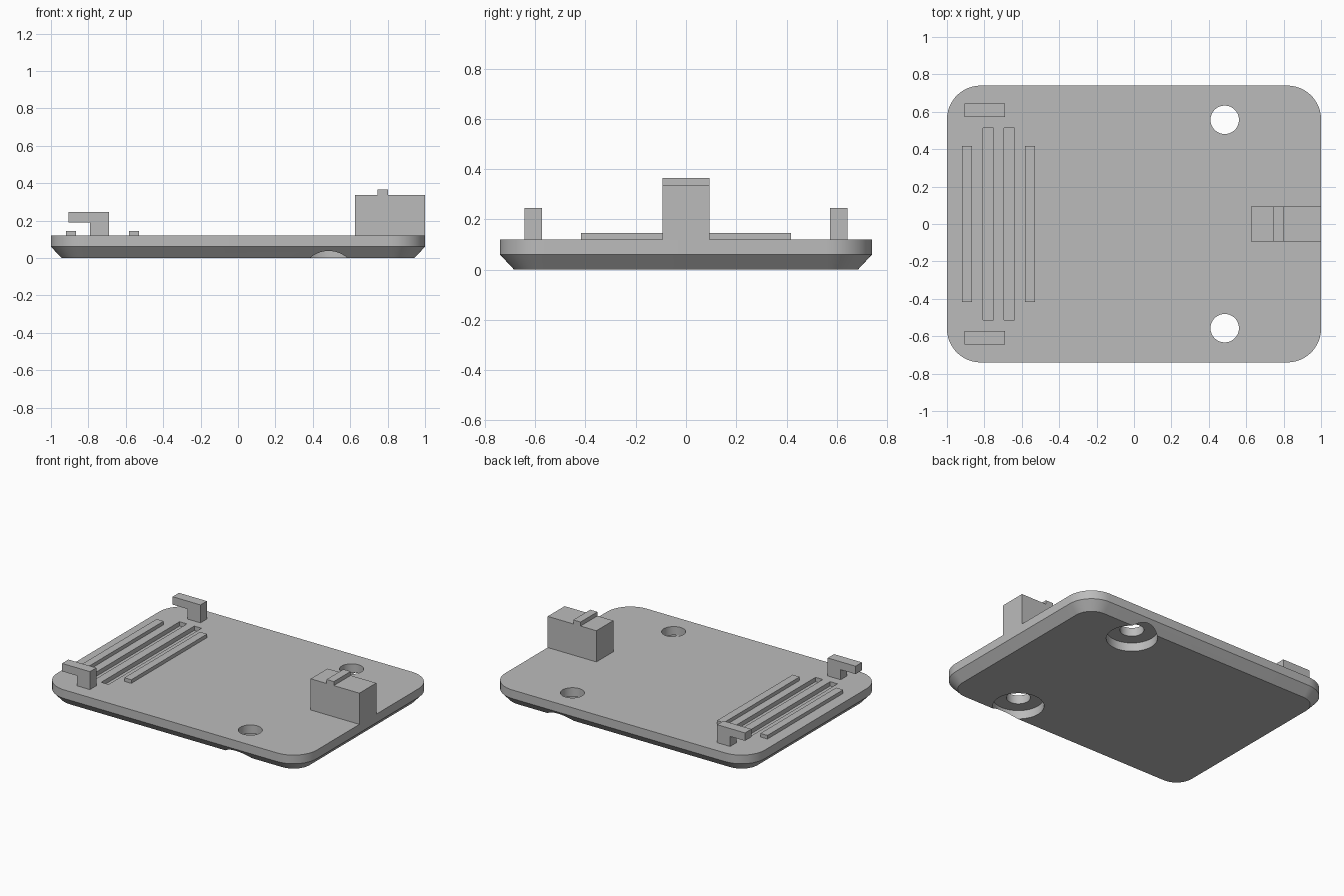
import bpy
import bmesh
import math

cube = bpy.data.objects.get("Cube")
if cube:
    bpy.data.objects.remove(cube, do_unlink=True)

TOP = 0.12  # upper surface of the plate

grey = bpy.data.materials.new("plain grey")
grey.use_nodes = True
color = (0.5, 0.5, 0.5, 1)
grey.diffuse_color = color
grey.node_tree.nodes["Principled BSDF"].inputs["Base Color"].default_value = color


def make(name, bm):
    bmesh.ops.recalc_face_normals(bm, faces=bm.faces)
    mesh = bpy.data.meshes.new(name)
    bm.to_mesh(mesh)
    bm.free()
    mesh.materials.append(grey)
    obj = bpy.data.objects.new(name, mesh)
    bpy.context.collection.objects.link(obj)
    return obj


def box(name, x0, x1, y0, y1, z0, z1):
    bm = bmesh.new()
    bmesh.ops.create_cube(bm, size=1)
    for v in bm.verts:
        v.co = ((x0 + x1) / 2 + v.co.x * (x1 - x0),
                (y0 + y1) / 2 + v.co.y * (y1 - y0),
                (z0 + z1) / 2 + v.co.z * (z1 - z0))
    return make(name, bm)


def cylinder(name, x, y, radius, z0, z1):
    bm = bmesh.new()
    bmesh.ops.create_cone(bm, cap_ends=True, segments=64, radius1=radius,
                          radius2=radius, depth=z1 - z0)
    bmesh.ops.translate(bm, verts=bm.verts, vec=(x, y, (z0 + z1) / 2))
    return make(name, bm)


def prism(name, profile, y0, y1):
    """Extrude an x-z profile along y."""
    bm = bmesh.new()
    face = bm.faces.new([bm.verts.new((x, y0, z)) for x, z in profile])
    new = bmesh.ops.extrude_face_region(bm, geom=[face])["geom"]
    verts = [v for v in new if isinstance(v, bmesh.types.BMVert)]
    bmesh.ops.translate(bm, verts=verts, vec=(0, y1 - y0, 0))
    return make(name, bm)


def rounded_ring(bm, inset, z, radius=0.18, steps=12):
    cx, cy, r = 1 - radius, 0.74 - radius, radius - inset
    ring = []
    for i, (sx, sy) in enumerate([(1, 1), (-1, 1), (-1, -1), (1, -1)]):
        for k in range(steps + 1):
            a = math.pi / 2 * (i + k / steps)
            ring.append(bm.verts.new((sx * cx + r * math.cos(a),
                                      sy * cy + r * math.sin(a), z)))
    return ring


# Rounded plate with a chamfered underside
bm = bmesh.new()
rings = [rounded_ring(bm, 0.056, 0), rounded_ring(bm, 0, 0.06), rounded_ring(bm, 0, TOP)]
for low, high in zip(rings, rings[1:]):
    for i in range(len(low)):
        j = (i + 1) % len(low)
        bm.faces.new((low[i], low[j], high[j], high[i]))
bm.faces.new(rings[0])
bm.faces.new(rings[-1])
plate = make("base_plate", bm)

# Screw holes with counterbores, and two shallow grooves
cutters = []
for y in (-0.557, 0.557):
    cutters.append(cylinder("hole_cutter", 0.485, y, 0.076, -0.1, 0.3))
    cutters.append(cylinder("counterbore_cutter", 0.485, y, 0.162, -0.1, 0.06))
for x in (-0.78, -0.667):
    cutters.append(box("groove_cutter", x - 0.028, x + 0.028, -0.512, 0.512, TOP - 0.03, 0.2))
for cutter in cutters:
    cutter.hide_render = True
    mod = plate.modifiers.new("cut", "BOOLEAN")
    mod.operation = "DIFFERENCE"
    mod.solver = "EXACT"
    mod.object = cutter
bpy.context.view_layer.update()
cut = bpy.data.meshes.new_from_object(
    plate.evaluated_get(bpy.context.evaluated_depsgraph_get()))
plate.modifiers.clear()
plate.data = cut
for cutter in cutters:
    bpy.data.objects.remove(cutter, do_unlink=True)
bpy.ops.object.select_all(action="DESELECT")
plate.select_set(True)
bpy.context.view_layer.objects.active = plate
bpy.ops.object.shade_smooth_by_angle(angle=math.radians(25))

# Raised ribs on either side of the grooves
for name, x in (("outer_rib", -0.892), ("inner_rib", -0.557)):
    box(name, x - 0.027, x + 0.027, -0.417, 0.417, TOP, 0.145)

# Hooked clips
hook = [(-0.79, TOP), (-0.69, TOP), (-0.69, 0.245), (-0.905, 0.245),
        (-0.905, 0.19), (-0.79, 0.19)]
prism("left_clip", hook, 0.573, 0.643)
prism("right_clip", hook, -0.643, -0.573)

# End block with a small ridge across its top
prism("end_block", [(0.625, TOP), (1, TOP), (1, 0.337), (0.803, 0.337), (0.803, 0.365),
                    (0.747, 0.365), (0.747, 0.337), (0.625, 0.337)], -0.093, 0.093)
